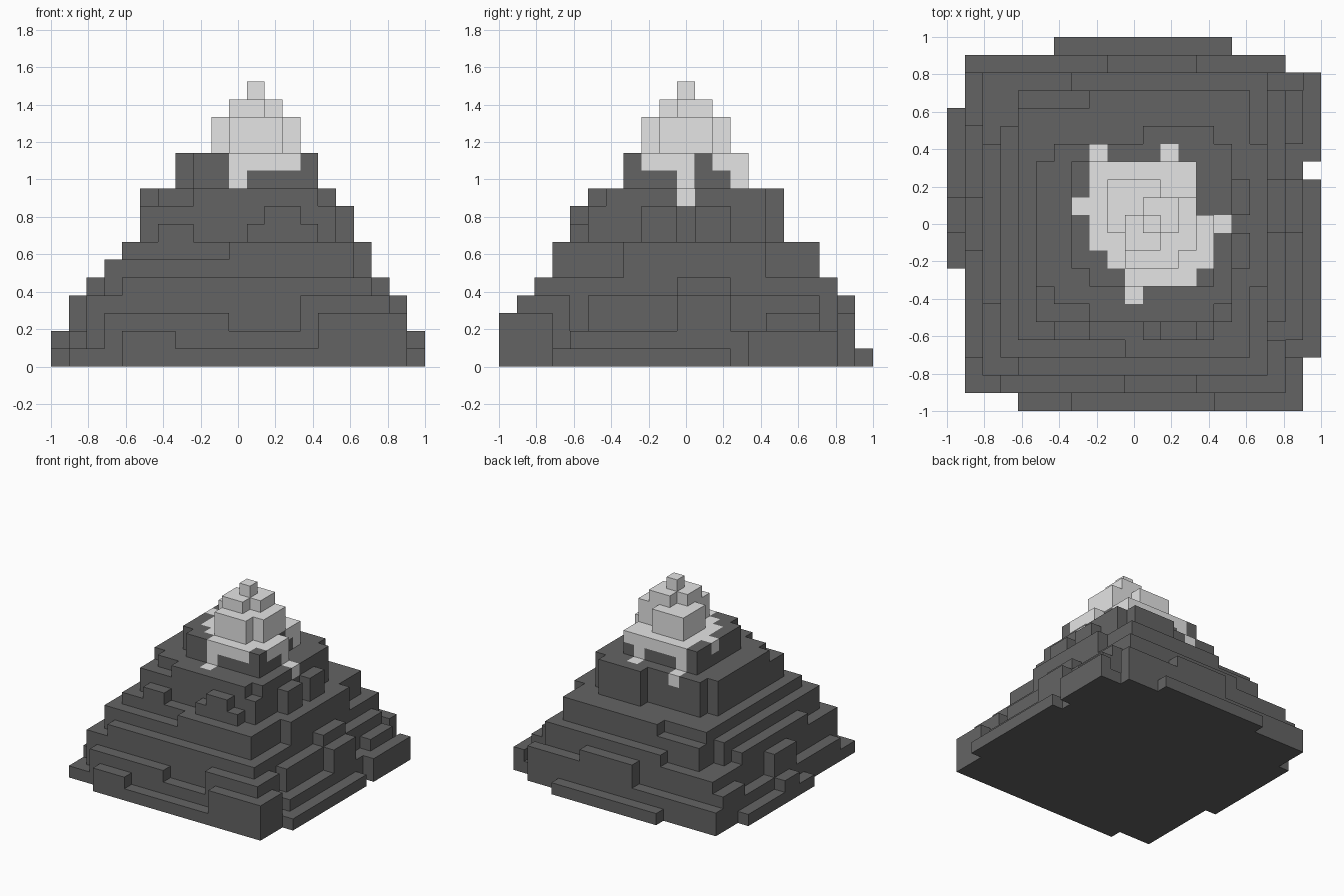
import bpy, bmesh

if "Cube" in bpy.data.objects:
    bpy.data.objects.remove(bpy.data.objects["Cube"])

N = 21
U = 2 / N          # one block

# terraces: (x0, x1, y0, y1, height) in blocks; the tallest wins
foot = [
    (4, 20, 0, 1, 1), (1, 20, 1, 3, 1), (1, 21, 3, 8, 1), (0, 21, 8, 13, 1),
    (0, 20, 13, 14, 1), (0, 21, 14, 17, 1), (1, 21, 17, 19, 1), (1, 19, 19, 20, 1), (6, 16, 20, 21, 1),
    (0, 1, 10, 12, 2), (20, 21, 14, 19, 2), (4, 7, 0, 1, 2), (15, 20, 0, 1, 3),
    (3, 10, 1, 2, 3), (10, 14, 1, 2, 2), (14, 19, 1, 2, 4), (19, 20, 1, 3, 3),
    (19, 20, 4, 15, 2), (19, 20, 10, 13, 4), (19, 20, 15, 18, 3),
    (1, 9, 19, 20, 2), (9, 14, 19, 20, 4), (14, 19, 19, 20, 3),
]
slopes = [
    (1, 2, 3, 9, 2), (1, 2, 9, 12, 4), (1, 2, 12, 16, 2), (1, 2, 16, 19, 3),
    (2, 4, 2, 18, 4), (2, 3, 6, 15, 5), (4, 18, 2, 3, 5), (18, 19, 2, 4, 4), (18, 19, 4, 5, 2),
    (18, 19, 5, 18, 4), (18, 19, 10, 13, 5),
    (2, 7, 18, 19, 4), (7, 18, 18, 19, 5),
    (3, 4, 4, 16, 6), (3, 10, 3, 4, 6), (10, 17, 3, 4, 7),
    (17, 18, 3, 7, 5), (17, 18, 7, 15, 7), (17, 18, 15, 18, 5),
    (4, 8, 17, 18, 6), (8, 17, 17, 18, 7), (4, 17, 4, 17, 7),
]
upper = [
    (6, 8, 4, 5, 8), (11, 15, 4, 5, 8), (12, 14, 4, 5, 9),
    (5, 8, 5, 7, 9), (8, 15, 5, 6, 10), (15, 16, 5, 6, 9), (16, 17, 8, 10, 9), (16, 17, 11, 13, 9),
    (15, 16, 6, 15, 10), (5, 6, 7, 14, 10), (6, 15, 6, 15, 10), (11, 15, 15, 16, 10),
    (7, 14, 8, 14, 12), (8, 15, 7, 8, 12), (14, 15, 8, 11, 12),
]
summit = [
    (9, 12, 10, 13, 14), (10, 13, 8, 12, 14), (11, 14, 9, 12, 14),
    (10, 12, 9, 11, 15), (11, 13, 10, 12, 15), (11, 12, 10, 11, 16),
]
# plan of the snow cover, with drips: (x0, x1, y0, y1)
snow_plan = [
    (8, 14, 9, 14), (9, 14, 8, 9), (10, 14, 7, 8), (14, 15, 8, 11),
    (10, 11, 6, 7), (15, 16, 10, 11), (8, 9, 14, 15), (12, 13, 14, 15), (7, 8, 11, 12),
]

H = {}
for x0, x1, y0, y1, h in foot + slopes + upper + summit:
    for i in range(x0, x1):
        for j in range(y0, y1):
            H[i, j] = max(H.get((i, j), 0), h)
snow = {(i, j) for x0, x1, y0, y1 in snow_plan
        for i in range(x0, x1) for j in range(y0, y1)}


def is_snow(i, j, di, dj, k):
    """Snow covers everything above the shoulder, one block below its rim, and the drips."""
    if k >= 12:
        return True
    if (i, j) not in snow:
        return False
    nxt = (i + di, j + dj)
    if (i, j, di) == (13, 13, 1):      # long drip on the back right corner
        return True
    return k >= H[i, j] - 1 or (nxt in snow and k >= H.get(nxt, 0))


def material(name, v):
    m = bpy.data.materials.new(name)
    m.diffuse_color = (v, v, v, 1)
    m.use_nodes = True
    m.node_tree.nodes["Principled BSDF"].inputs["Base Color"].default_value = m.diffuse_color
    return m


bms = {False: bmesh.new(), True: bmesh.new()}


def quad(white, pts):
    bm = bms[white]
    bm.faces.new([bm.verts.new((-1 + x * U, -1 + y * U, z * U)) for x, y, z in pts])


# outer skin of the stacked blocks
for (i, j), h in H.items():
    quad((i, j) in snow or h > 12, [(i, j, h), (i+1, j, h), (i+1, j+1, h), (i, j+1, h)])
    quad(False, [(i, j, 0), (i, j+1, 0), (i+1, j+1, 0), (i+1, j, 0)])
    for di, dj, a, b in ((0, -1, (i, j), (i+1, j)), (1, 0, (i+1, j), (i+1, j+1)),
                         (0, 1, (i+1, j+1), (i, j+1)), (-1, 0, (i, j+1), (i, j))):
        for k in range(H.get((i+di, j+dj), 0), h):
            quad(is_snow(i, j, di, dj, k), [(*a, k), (*b, k), (*b, k+1), (*a, k+1)])

for white, name, mat in ((False, "rock_slopes", material("dark rock grey", 0.127)),
                         (True, "snow_cap", material("snow light grey", 0.78))):
    bm = bms[white]
    bmesh.ops.remove_doubles(bm, verts=bm.verts, dist=1e-4)
    me = bpy.data.meshes.new(name)
    bm.to_mesh(me)
    bm.free()
    me.materials.append(mat)
    bpy.context.collection.objects.link(bpy.data.objects.new(name, me))
